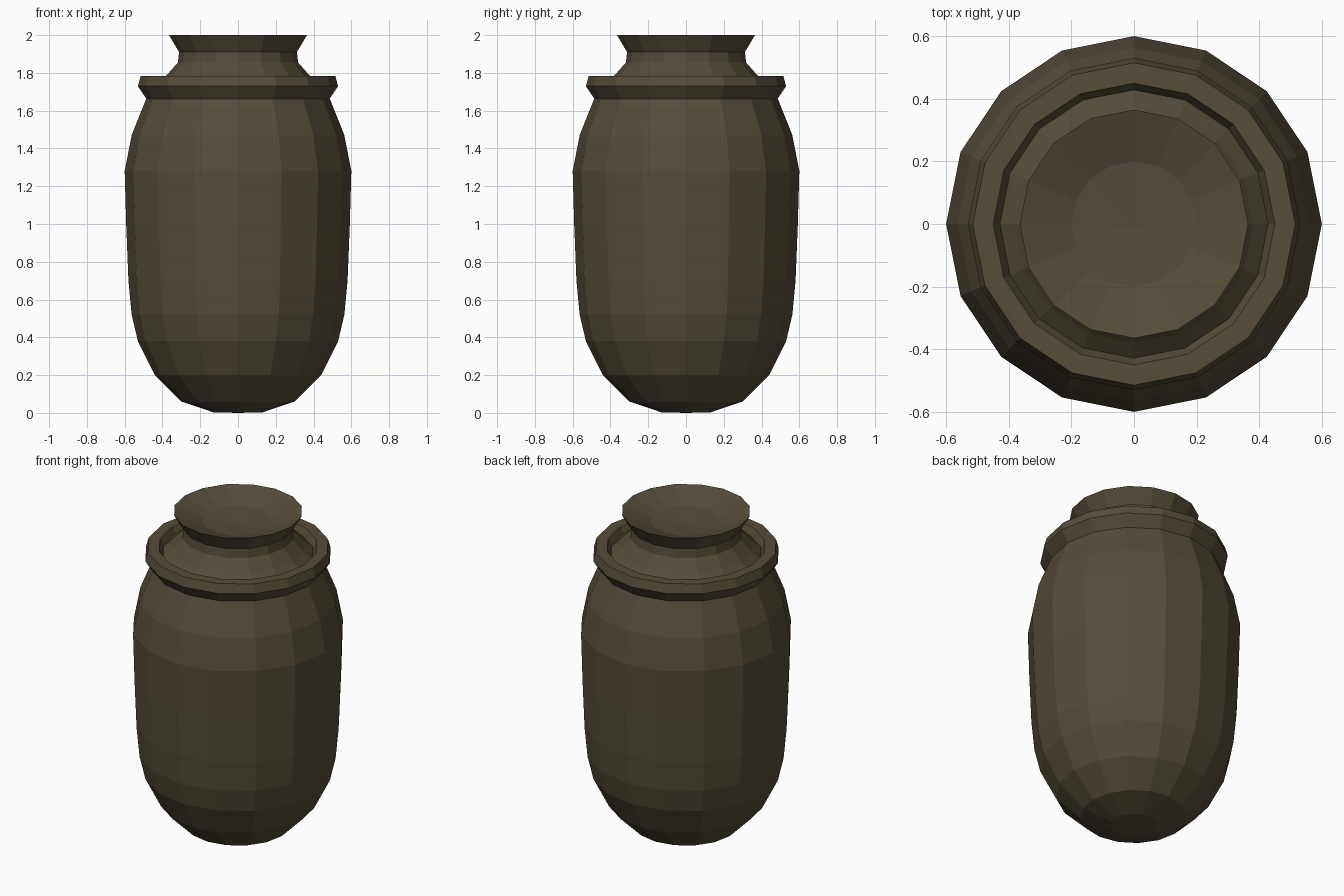
import bpy, bmesh, math

if "Cube" in bpy.data.objects:
    bpy.data.objects.remove(bpy.data.objects["Cube"])

SIDES = 16

clay = bpy.data.materials.new("dark_olive_clay")
clay.diffuse_color = (0.092, 0.074, 0.042, 1)
clay.use_nodes = True
clay.node_tree.nodes["Principled BSDF"].inputs["Base Color"].default_value = clay.diffuse_color


def lathe(name, profile, closed=False):
    """Spin (radius, z) points around z; radius 0 makes a pole."""
    bm = bmesh.new()
    rings = []
    for r, z in profile:
        if r == 0:
            rings.append([bm.verts.new((0, 0, z))] * SIDES)
        else:
            rings.append([bm.verts.new((r * math.cos(2 * math.pi * i / SIDES),
                                        r * math.sin(2 * math.pi * i / SIDES), z))
                          for i in range(SIDES)])
    pairs = list(zip(rings, rings[1:]))
    if closed:
        pairs.append((rings[-1], rings[0]))
    for a, b in pairs:
        for i in range(SIDES):
            j = (i + 1) % SIDES
            corners = list(dict.fromkeys((a[i], a[j], b[j], b[i])))
            bm.faces.new(corners)
    bmesh.ops.recalc_face_normals(bm, faces=bm.faces)
    mesh = bpy.data.meshes.new(name)
    bm.to_mesh(mesh)
    bm.free()
    mesh.materials.append(clay)
    obj = bpy.data.objects.new(name, mesh)
    bpy.context.collection.objects.link(obj)
    return obj


# Jar body, shoulder, flared neck and dished top in one skin
lathe("jar_body", [
    (0, 0), (0.13, 0.003), (0.30, 0.06), (0.44, 0.20), (0.53, 0.38),
    (0.563, 0.52), (0.58, 0.70), (0.592, 1.0), (0.60, 1.28),
    (0.563, 1.47), (0.487, 1.66), (0.43, 1.74),
    (0.38, 1.785), (0.318, 1.855), (0.312, 1.91), (0.365, 2.0),
    (0.20, 1.94), (0, 1.925)])

# Raised collar around the shoulder, with a groove inside it
collar = lathe("collar", [
    (0.48, 1.655), (0.53, 1.73), (0.515, 1.784),
    (0.45, 1.784), (0.425, 1.735)], closed=True)
